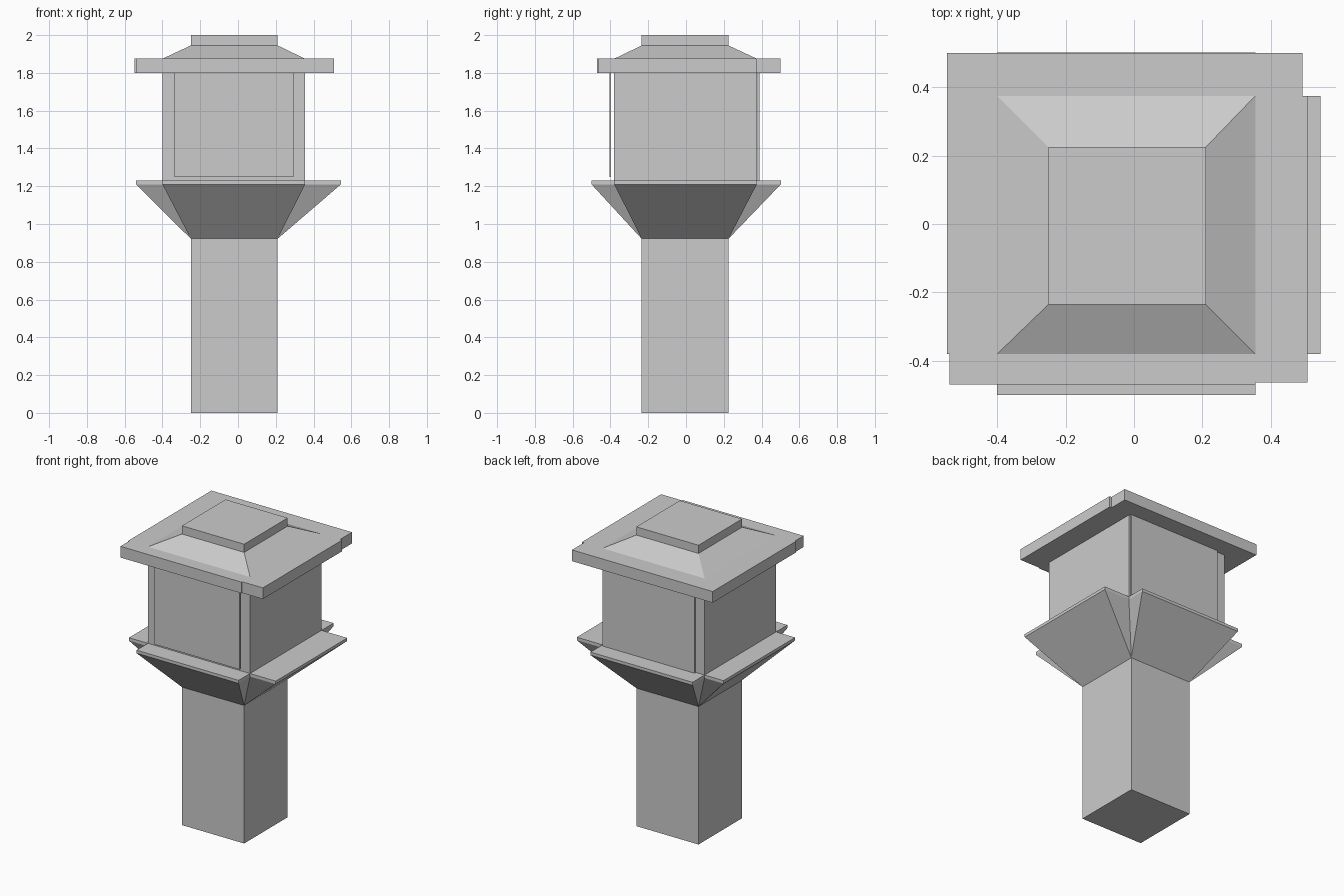
import bpy, bmesh

if "Cube" in bpy.data.objects:
    bpy.data.objects.remove(bpy.data.objects["Cube"])

POST = (-0.25, 0.21, -0.235, 0.225)     # x0, x1, y0, y1
BODY = (-0.40, 0.355, -0.38, 0.375)


def make(name, bm):
    bmesh.ops.recalc_face_normals(bm, faces=bm.faces[:])
    me = bpy.data.meshes.new(name)
    bm.to_mesh(me)
    bm.free()
    ob = bpy.data.objects.new(name, me)
    bpy.context.collection.objects.link(ob)
    return ob


def rect(r):
    x0, x1, y0, y1 = r
    return [(x0, y0), (x1, y0), (x1, y1), (x0, y1)]


def loft(name, layers):
    """Skin a stack of (outline, z) layers and cap both ends."""
    bm = bmesh.new()
    rings = [[bm.verts.new((x, y, z)) for x, y in pts] for pts, z in layers]
    n = len(rings[0])
    bm.faces.new(rings[0][::-1])
    bm.faces.new(rings[-1])
    for a, b in zip(rings, rings[1:]):
        for i in range(n):
            j = (i + 1) % n
            bm.faces.new((a[i], a[j], b[j], b[i]))
    return make(name, bm)


def box(name, r, z0, z1):
    return loft(name, [(rect(r), z0), (rect(r), z1)])


# Post, flared neck and lantern body as one skin
loft("post_and_body", [(rect(POST), 0), (rect(POST), 0.922),
                       (rect(BODY), 1.21), (rect(BODY), 1.80)])

# Four flared brackets: wedge from the post edge out to a thin rim
p, b = rect(POST), rect(BODY)
flaps = [("front", 0, 1, -0.50), ("right", 0, 0, 0.545),
         ("back", 0, 1, 0.502), ("left", 0, 0, -0.54)]
for i, (side, _, axis, reach) in enumerate(flaps):
    bm = bmesh.new()
    for k in (i, (i + 1) % 4):
        out = list(b[k])
        out[axis] = reach
        bm.verts.new((*p[k], 0.922))
        for z in (1.21, 1.23):
            bm.verts.new((*b[k], z))
            bm.verts.new((*out, z))
    bmesh.ops.convex_hull(bm, input=bm.verts[:])
    bmesh.ops.dissolve_limit(bm, angle_limit=0.01, verts=bm.verts[:], edges=bm.edges[:])
    make(side + "_bracket", bm)

# Thin panels standing just off the front and back faces
box("front_panel", (-0.335, 0.295, -0.404, -0.396), 1.25, 1.80)
box("back_panel", (-0.335, 0.345, 0.379, 0.389), 1.23, 1.80)

# Cap plate with slightly stepped corners
plate = [(-0.54, -0.47), (0.355, -0.47), (0.355, -0.463), (0.508, -0.463),
         (0.508, 0.375), (0.493, 0.375), (0.493, 0.50), (-0.547, 0.50),
         (-0.547, -0.38), (-0.54, -0.38)]
loft("cap_plate", [(plate, 1.80), (plate, 1.875)])

# Sloped roof with a square top block
loft("roof", [(b, 1.875), (p, 1.945), (p, 2.0)])
